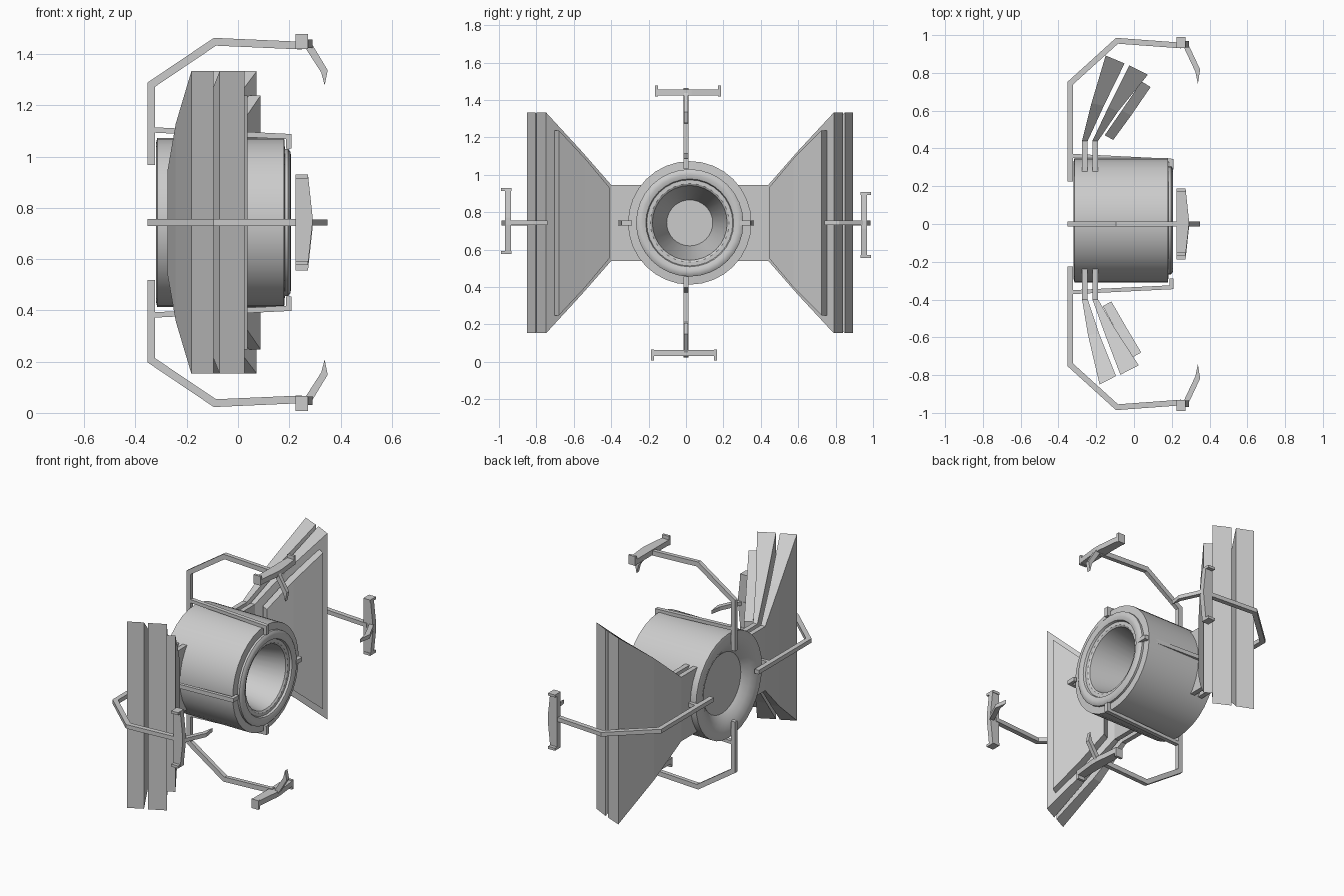
import bpy, bmesh, math
from mathutils import Vector, Matrix

if "Cube" in bpy.data.objects:
    bpy.data.objects.remove(bpy.data.objects["Cube"])

CZ = 0.743      # height of the main axis
CY = 0.02       # body and wings sit slightly off the arm axis


def make(name, verts, faces, mat=Matrix()):
    bm = bmesh.new()
    vs = [bm.verts.new(mat @ Vector(v)) for v in verts]
    for f in faces:
        bm.faces.new([vs[i] for i in f])
    bmesh.ops.recalc_face_normals(bm, faces=bm.faces)
    me = bpy.data.meshes.new(name)
    bm.to_mesh(me)
    bm.free()
    ob = bpy.data.objects.new(name, me)
    bpy.context.collection.objects.link(ob)
    return ob


def loft(name, rings, mat=Matrix()):
    """Skin equal-sized rings and cap both ends."""
    n = len(rings[0])
    verts = [v for r in rings for v in r]
    faces = [tuple(range(n)), tuple(range(len(verts) - n, len(verts)))]
    for k in range(len(rings) - 1):
        for i in range(n):
            a, b = k * n + i, k * n + (i + 1) % n
            faces.append((a, b, b + n, a + n))
    return make(name, verts, faces, mat)


def ribbon(name, pts, thick, width, mat):
    """Square bar following a path in the x / radial plane, with mitred bends."""
    p = [Vector(q) for q in pts]
    rings = []
    for i, c in enumerate(p):
        d = [(p[j + 1] - p[j]).normalized() for j in (i - 1, i) if 0 <= j < len(p) - 1]
        ns = [Vector((-e.y, e.x)) for e in d]
        m = sum(ns, Vector((0, 0))).normalized()
        m *= thick / 2 / m.dot(ns[0])
        a, b, w = c + m, c - m, width / 2
        rings.append([(a.x, -w, a.y), (a.x, w, a.y), (b.x, w, b.y), (b.x, -w, b.y)])
    return loft(name, rings, mat)


# Round hull: lathe profile (x, radius) around the x axis
profile = [(-.265, .19), (-.275, .2), (-.30, .235), (-.318, .275), (-.32, .31), (-.315, .33),
           (.18, .33), (.183, .287), (.196, .287), (.205, .275), (.207, .255), (.2, .235),
           (.187, .23), (.187, .21), (.18, .2), (-.2, .123)]
N = 32
loft("hull", [[(x, r * math.cos(2 * math.pi * i / N), r * math.sin(2 * math.pi * i / N))
               for i in range(N)] for x, r in profile], Matrix.Translation((0, CY, CZ)))
hull = bpy.context.collection.objects["hull"]
bpy.context.view_layer.objects.active = hull
hull.select_set(True)
bpy.ops.object.shade_smooth_by_angle(angle=math.radians(35))

# Four arms turned around the x axis; the side pair reaches further out
for k, side in enumerate(["top", "right", "bottom", "left"]):
    M = Matrix.Translation((0, 0, CZ)) @ Matrix.Rotation(-k * math.pi / 2, 4, 'X')
    far = k % 2
    elbow, knee, tip = (.745, .97, .945) if far else (.538, .705, .69)
    ribbon(side + "_arm", [(-.338, .224), (-.338, elbow), (-.09, knee), (.25, tip)], .03, .026, M)
    # Guide rail hugging the hull with a hooked end
    ribbon(side + "_rail", [(-.33, .361), (.198, .335), (.198, .288)], .021, .026, M)

    # Crossbar at the arm end, with a small lip at each end
    head = [(.225, -.166), (.225, .187), (.273, .187), (.29, .03), (.29, -.01), (.273, -.166)]
    b = tip - .01
    loft(side + "_crossbar", [[(x, t, r) for x, t in head] for r in (b, b + .033)], M)
    for j, (t0, t1) in enumerate([(-.166, -.15), (.171, .187)]):
        box = [(.225, t0), (.225, t1), (.273, t1), (.273, t0)]
        loft(f"{side}_lip_{j}", [[(x, t, r) for x, t in box] for r in (b - .003, b + .055)], M)

    # Bent claw
    reach = .205 if far else .155
    claw = [(.265, tip - .012), (.285, tip + .012), (.35, tip - reach * .62),
            (.338, tip - reach), (.325, tip - reach * .68)]
    loft(side + "_claw", [[(x, t, r) for x, r in claw] for t in (-.012, .012)], M)

# Wing panels: stations of (back x, back r, front x, front r, half height)
left_wing = {
    "outer_panel": [(-.275, .2, -.245, .2, .203), (-.275, .42, -.245, .42, .203),
                    (-.243, .61, -.185, .6, .385), (-.182, .87, -.095, .825, .59)],
    "middle_panel": [(-.22, .2, -.19, .2, .203), (-.22, .42, -.19, .42, .203),
                     (-.155, .6, -.1, .575, .38), (-.072, .818, .025, .768, .59)],
    "inner_panel": [(-.165, .455, -.12, .43, .19), (-.095, .585, -.045, .56, .345),
                    (-.015, .73, .038, .7, .495)],
}
right_wing = {
    "outer_panel": [(-.275, .2, -.245, .2, .203), (-.275, .42, -.245, .42, .203),
                    (-.225, .62, -.16, .605, .385), (-.15, .872, -.05, .83, .59)],
    "middle_panel": [(-.22, .2, -.19, .2, .203), (-.22, .42, -.19, .42, .203),
                     (-.135, .6, -.085, .575, .38), (-.025, .82, .073, .77, .59)],
    "inner_panel": [(-.155, .45, -.11, .425, .19), (-.065, .58, -.015, .555, .345),
                    (.04, .735, .088, .705, .495)],
}
for side, s, wing in (("left", -1, left_wing), ("right", 1, right_wing)):
    M = Matrix.Translation((0, CY, CZ))
    for part, stations in wing.items():
        loft(f"{side}_{part}", [[(x0, s * r0, -h), (x0, s * r0, h), (x1, s * r1, h), (x1, s * r1, -h)]
                                for x0, r0, x1, r1, h in stations], M)
